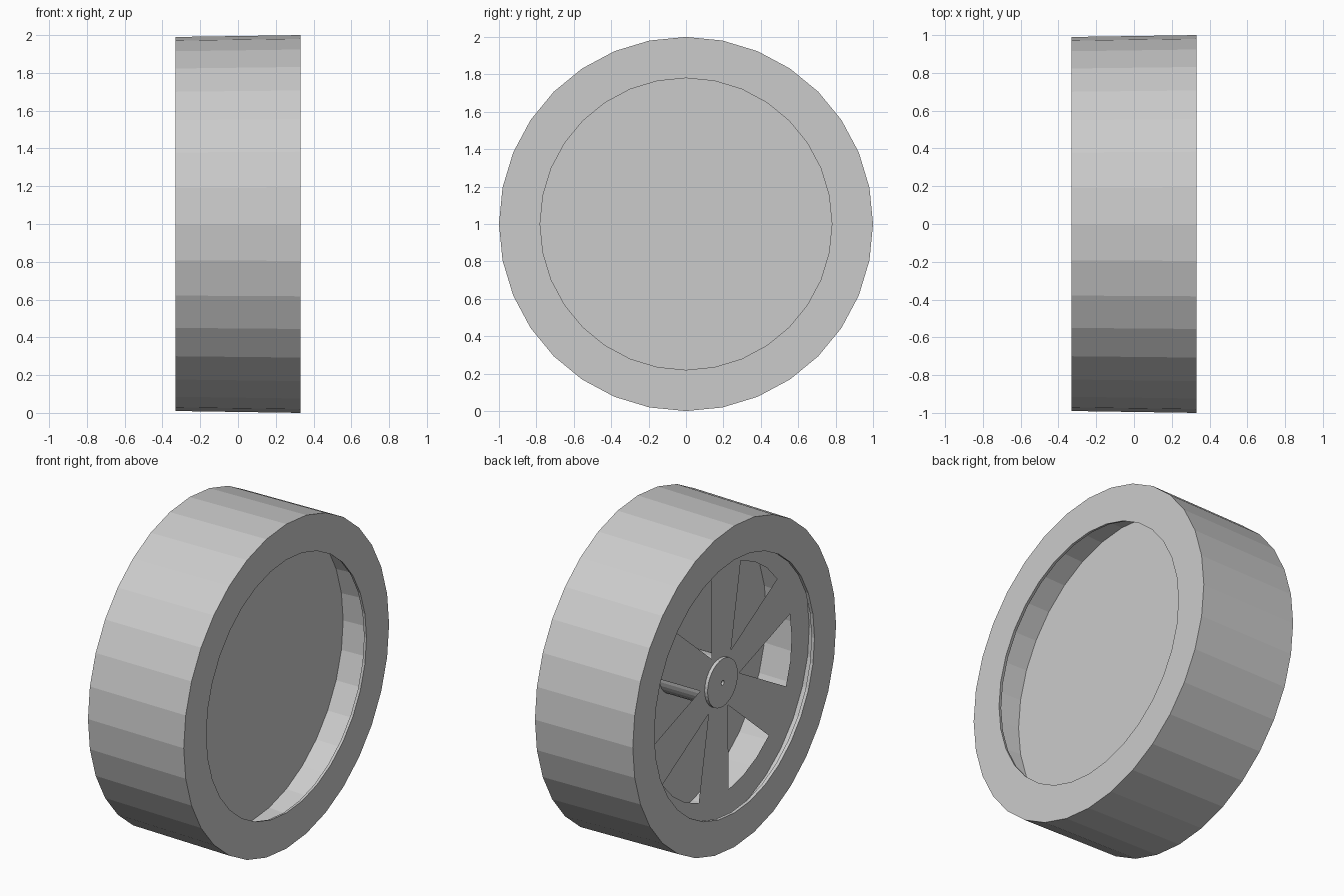
import bpy, bmesh
from math import sin, cos, radians, tau

if "Cube" in bpy.data.objects:
    bpy.data.objects.remove(bpy.data.objects["Cube"])


def finish(name, bm):
    bmesh.ops.remove_doubles(bm, verts=bm.verts[:], dist=1e-5)
    bmesh.ops.recalc_face_normals(bm, faces=bm.faces[:])
    me = bpy.data.meshes.new(name)
    bm.to_mesh(me)
    bm.free()
    ob = bpy.data.objects.new(name, me)
    bpy.context.collection.objects.link(ob)
    return ob


def point(x, r, a):
    # the wheel axle runs along x at height 1
    return (x, -r * sin(a), 1 + r * cos(a))


def lathe(name, profile, sides=32):
    # spin an (x, radius) profile about the axle
    bm = bmesh.new()
    rings = []
    for x, r in profile:
        if r == 0:
            rings.append([bm.verts.new((x, 0, 1))] * sides)
        else:
            rings.append([bm.verts.new(point(x, r, tau * i / sides)) for i in range(sides)])
    for a, b in zip(rings, rings[1:]):
        for i in range(sides):
            j = (i + 1) % sides
            corners = list(dict.fromkeys((a[i], a[j], b[j], b[i])))
            bm.faces.new(corners)
    return finish(name, bm)


# Tyre: tapered tread, thin sidewalls with round openings, hollow inside
lathe("tyre", [(-0.31, 0.87), (-0.31, 0.78), (-0.33, 0.78), (-0.33, 0.99),
               (0.33, 1.0), (0.33, 0.78), (0.31, 0.785), (0.31, 0.91), (-0.31, 0.87)])

# Thin closed disc deep inside the wheel
lathe("inner_disc", [(0.09, 0), (0.09, 0.90), (0.08, 0.90), (0.08, 0)])

# Spoked plate: six broad spokes, wedge windows and an outer ring
X, SPOKES, PHASE = -0.23, 6, 5
OFFSETS = (-12, 0, 12, 24, 36)
bm = bmesh.new()
angles = [radians(PHASE + 60 * s + o) for s in range(SPOKES) for o in OFFSETS]
inner = [bm.verts.new(point(X, 0.70, a)) for a in angles]
outer = [bm.verts.new(point(X, 0.872, a)) for a in angles]
apex = [bm.verts.new(point(X, 0.19, radians(PHASE + 60 * s + 30))) for s in range(SPOKES)]
centre = bm.verts.new((X, 0, 1))
n = len(angles)
for i in range(n):
    j = (i + 1) % n
    bm.faces.new((inner[i], inner[j], outer[j], outer[i]))
for s in range(SPOKES):
    k = s * len(OFFSETS)
    bm.faces.new((centre, apex[s - 1], inner[k], inner[k + 1], inner[k + 2], apex[s]))
finish("spoked_plate", bm)

# Axle behind the spokes
lathe("axle", [(-0.23, 0), (-0.23, 0.145), (0.08, 0.145), (0.08, 0)])

# Hub cap with a small centre hole
lathe("hub_cap", [(-0.225, 0), (-0.225, 0.147), (-0.25, 0.147),
                  (-0.25, 0.014), (-0.235, 0.014), (-0.235, 0)])
